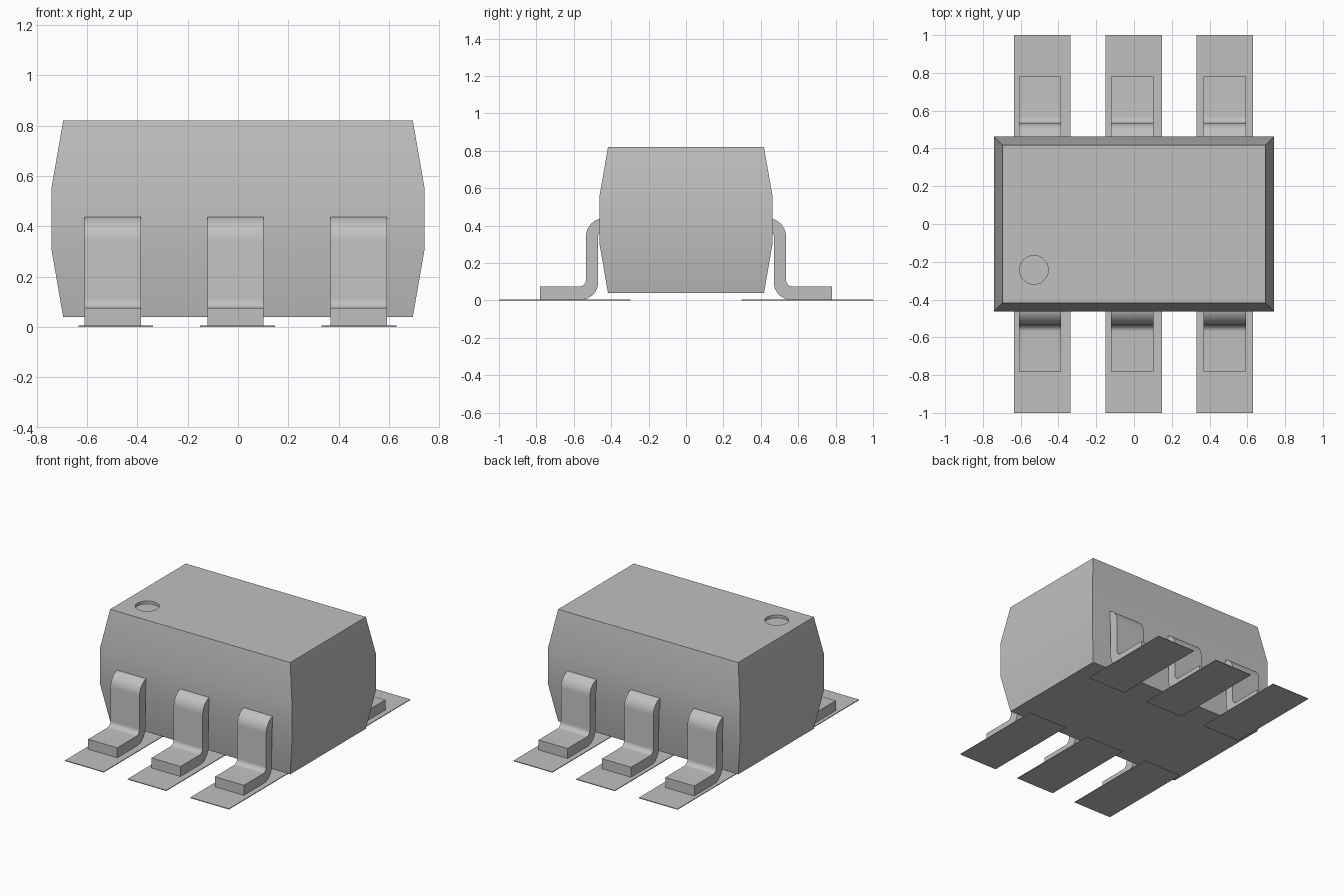
import bpy
import bmesh
import math

if "Cube" in bpy.data.objects:
    bpy.data.objects.remove(bpy.data.objects["Cube"], do_unlink=True)

GREY = (0.53, 0.53, 0.53, 1.0)
grey = bpy.data.materials.new("plain_grey")
grey.use_nodes = True
grey.diffuse_color = GREY
grey.node_tree.nodes["Principled BSDF"].inputs["Base Color"].default_value = GREY


def finish(name, bm, smooth=True):
    """Turn a bmesh into a grey object, smooth across shallow angles."""
    bmesh.ops.recalc_face_normals(bm, faces=bm.faces)
    mesh = bpy.data.meshes.new(name)
    bm.to_mesh(mesh)
    bm.free()
    mesh.materials.append(grey)
    obj = bpy.data.objects.new(name, mesh)
    bpy.context.collection.objects.link(obj)
    bpy.ops.object.select_all(action='DESELECT')
    obj.select_set(True)
    bpy.context.view_layer.objects.active = obj
    if smooth:
        bpy.ops.object.shade_smooth_by_angle(angle=math.radians(30))
    return obj


def arc(cy, cz, r, start, end, steps=8):
    """Points of a circular arc in the y-z plane, angles in degrees."""
    angles = [math.radians(start + (end - start) * i / steps) for i in range(steps + 1)]
    return [(cy + r * math.cos(a), cz + r * math.sin(a)) for a in angles]


# Package body: stacked rectangular sections (half x, half y, z)
SECTIONS = [(0.695, 0.417, 0.04), (0.741, 0.463, 0.305),
            (0.741, 0.463, 0.555), (0.695, 0.417, 0.82)]
bm = bmesh.new()
rings = [[bm.verts.new((sx * hx, sy * hy, z))
          for sx, sy in ((-1, -1), (1, -1), (1, 1), (-1, 1))]
         for hx, hy, z in SECTIONS]
bm.faces.new(rings[0][::-1])
bm.faces.new(rings[-1])
for low, high in zip(rings, rings[1:]):
    for i in range(4):
        j = (i + 1) % 4
        bm.faces.new((low[i], low[j], high[j], high[i]))
body = finish("package_body", bm, smooth=False)

# Round index dimple sunk into the top
bpy.ops.mesh.primitive_cylinder_add(vertices=40, radius=0.076, depth=0.1,
                                    location=(-0.53, -0.243, 0.85))
cutter = bpy.context.object
cutter.data.materials.append(grey)
cut = body.modifiers.new("dimple", 'BOOLEAN')
cut.operation = 'DIFFERENCE'
cut.solver = 'EXACT'
cut.object = cutter
bpy.context.view_layer.objects.active = body
bpy.ops.object.modifier_apply(modifier=cut.name)
bpy.data.objects.remove(cutter, do_unlink=True)
bpy.ops.object.select_all(action='DESELECT')
body.select_set(True)
bpy.ops.object.shade_smooth_by_angle(angle=math.radians(30))

# Gull-wing lead profile: shoulder, shin and foot
PROFILE = ([(0.40, 0.44)]
           + arc(0.437, 0.342, 0.098, 90, 0)      # outer shoulder
           + arc(0.570, 0.110, 0.035, 180, 270)   # inside of the ankle
           + [(0.78, 0.075), (0.78, 0.005)]       # toe
           + arc(0.560, 0.095, 0.090, 270, 180)   # outside of the ankle
           + arc(0.440, 0.342, 0.030, 0, 90)      # inner shoulder
           + [(0.40, 0.372)])


def lead(name, x, side):
    bm = bmesh.new()
    face = bm.faces.new([bm.verts.new((x - 0.112, side * y, z)) for y, z in PROFILE])
    new = bmesh.ops.extrude_face_region(bm, geom=[face])["geom"]
    bmesh.ops.translate(bm, vec=(0.224, 0, 0),
                        verts=[v for v in new if isinstance(v, bmesh.types.BMVert)])
    return finish(name, bm)


def pad(name, x, side):
    bm = bmesh.new()
    bmesh.ops.create_cube(bm, size=1)
    bmesh.ops.scale(bm, vec=(0.298, 0.704, 0.005), verts=bm.verts)
    bmesh.ops.translate(bm, vec=(x, side * 0.648, 0.0025), verts=bm.verts)
    return finish(name, bm, smooth=False)


# Three leads and solder pads along the front and the back
for label, side in (("front", -1), ("back", 1)):
    for i, (pad_x, lead_x) in enumerate(((-0.486, -0.498), (-0.002, -0.010), (0.481, 0.480))):
        lead(f"{label}_lead_{i + 1}", lead_x, side)
        pad(f"{label}_pad_{i + 1}", pad_x, side)
